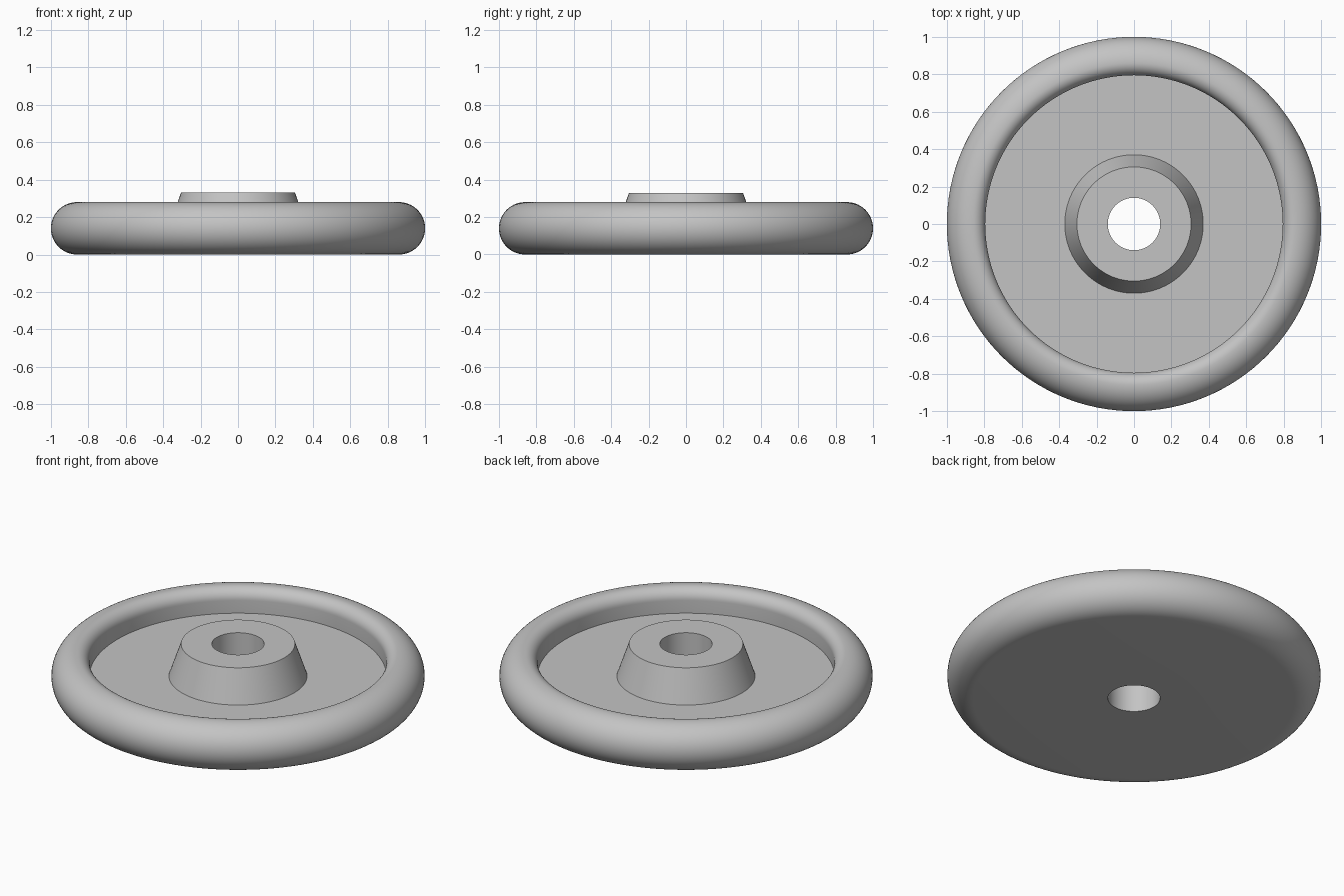
import bpy, bmesh, math
from mathutils import Vector

if "Cube" in bpy.data.objects:
    bpy.data.objects.remove(bpy.data.objects["Cube"])

SEGMENTS = 128


def arc(cx, cz, radius, start, end, steps):
    """Points (radius, height) along an arc, angles in degrees."""
    pts = []
    for i in range(steps + 1):
        a = math.radians(start + (end - start) * i / steps)
        pts.append((cx + radius * math.cos(a), cz + radius * math.sin(a)))
    return pts


def lathe(name, profile, material):
    """Revolve a closed (radius, height) profile about the z axis."""
    bm = bmesh.new()
    verts = [bm.verts.new((r, 0, z)) for r, z in profile]
    edges = [bm.edges.new((v, verts[(i + 1) % len(verts)])) for i, v in enumerate(verts)]
    bmesh.ops.spin(bm, geom=verts + edges, cent=Vector((0, 0, 0)), axis=Vector((0, 0, 1)),
                   angle=2 * math.pi, steps=SEGMENTS, use_merge=True)
    bmesh.ops.remove_doubles(bm, verts=bm.verts, dist=1e-5)
    bmesh.ops.recalc_face_normals(bm, faces=bm.faces)
    mesh = bpy.data.meshes.new(name)
    bm.to_mesh(mesh)
    bm.free()
    obj = bpy.data.objects.new(name, mesh)
    bpy.context.collection.objects.link(obj)
    mesh.materials.append(material)
    bpy.context.view_layer.objects.active = obj
    obj.select_set(True)
    bpy.ops.object.shade_smooth_by_angle(angle=math.radians(30))
    obj.select_set(False)
    return obj


grey = bpy.data.materials.new("light grey")
grey.diffuse_color = (0.55, 0.55, 0.55, 1)
grey.use_nodes = True
grey.node_tree.nodes["Principled BSDF"].inputs["Base Color"].default_value = grey.diffuse_color

# Bore and tapered hub, recessed floor, rounded rim, flat underside
profile = [(0.14, 0.0), (0.14, 0.33), (0.305, 0.33), (0.37, 0.14), (0.795, 0.14)]
profile += arc(0.86, 0.215, 0.065, 180, 90, 10)       # inner rim rounding
profile += arc(0.86, 0.14, 0.14, 90, -90, 28)[1:]     # outer half-round
lathe("wheel", profile, grey)
